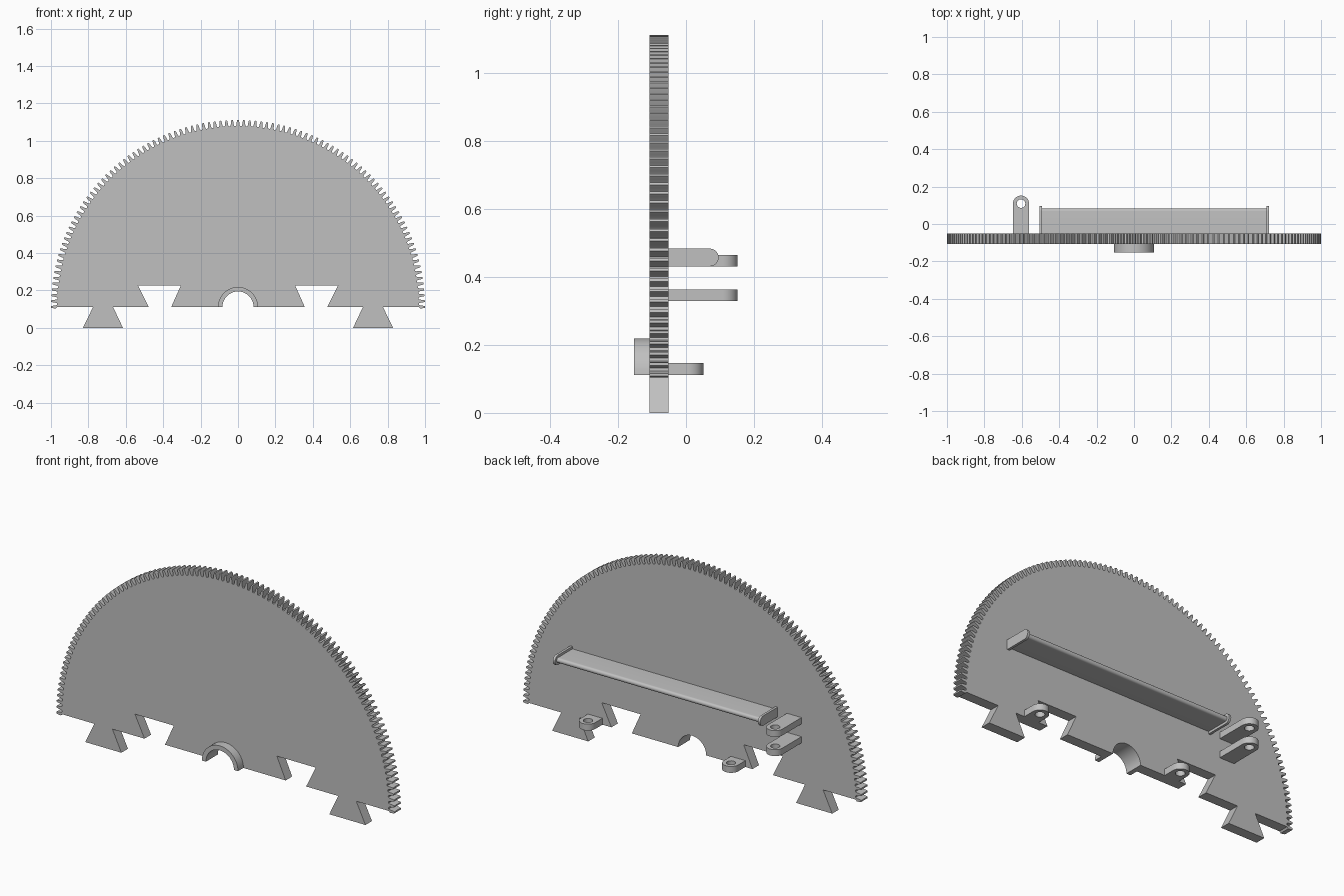
import bpy, bmesh
from math import sin, cos, pi
from mathutils import Vector

if "Cube" in bpy.data.objects:
    bpy.data.objects.remove(bpy.data.objects["Cube"])

grey = bpy.data.materials.new("plain grey")
grey.use_nodes = True
colour = (0.53, 0.53, 0.53, 1)
grey.diffuse_color = colour
grey.node_tree.nodes["Principled BSDF"].inputs["Base Color"].default_value = colour

BASE = 0.112                  # height of the straight lower edge
BACK, FRONT = -0.052, -0.107  # faces of the plate


def arc(cx, cy, r, a0, a1, n):
    steps = [a0 + (a1 - a0) * i / n for i in range(n + 1)]
    return [(cx + r * cos(a), cy + r * sin(a)) for a in steps]


def prism(name, loops, axis, lo, hi):
    """Fill the outline (further loops are holes) and extrude it along an axis."""
    place = {"x": lambda u, v: (lo, u, v),
             "y": lambda u, v: (u, lo, v),
             "z": lambda u, v: (u, v, lo)}[axis]
    bm = bmesh.new()
    edges = []
    for loop in loops:
        vs = [bm.verts.new(place(*p)) for p in loop]
        edges += [bm.edges.new((vs[i - 1], vs[i])) for i in range(len(vs))]
    bmesh.ops.triangle_fill(bm, edges=edges, use_beauty=True)
    out = bmesh.ops.extrude_face_region(bm, geom=bm.faces[:])
    shift = Vector([(hi - lo) * (axis == a) for a in "xyz"])
    moved = [g for g in out["geom"] if isinstance(g, bmesh.types.BMVert)]
    bmesh.ops.translate(bm, verts=moved, vec=shift)
    bmesh.ops.recalc_face_normals(bm, faces=bm.faces[:])
    mesh = bpy.data.meshes.new(name)
    bm.to_mesh(mesh)
    bm.free()
    mesh.materials.append(grey)
    obj = bpy.data.objects.new(name, mesh)
    bpy.context.collection.objects.link(obj)
    bpy.ops.object.select_all(action="DESELECT")
    obj.select_set(True)
    bpy.context.view_layer.objects.active = obj
    bpy.ops.object.shade_smooth_by_angle(angle=0.5)
    return obj


# Toothed half disc with dovetail tabs and sockets along its lower edge
TEETH = 100
pitch = pi / TEETH
tooth = [(-0.36, 0.967), (-0.27, 0.974), (-0.22, 0.988), (-0.13, 1.0),
         (0.13, 1.0), (0.22, 0.988), (0.27, 0.974), (0.36, 0.967)]
rim = [(r * cos((i + t) * pitch), BASE + r * sin((i + t) * pitch))
       for i in range(TEETH + 1) for t, r in tooth]
# drop the root points that fall outside the half disc
rim = [(0.967, BASE)] + rim[1:-1] + [(-0.967, BASE)]
left_edge = [(0.357, BASE), (0.305, 0.228), (0.535, 0.228), (0.478, BASE),
             (0.668, BASE), (0.615, 0), (0.829, 0), (0.775, BASE)]
right_edge = [(-x, z) for x, z in reversed(left_edge)]
bore = arc(0, BASE, 0.083, pi, 0, 24)
prism("toothed_plate", [rim + right_edge + bore + left_edge], "y", FRONT, BACK)

# Half-round collar on the front
collar = arc(0, BASE, 0.107, 0, pi, 24) + bore
prism("collar", [collar], "y", -0.153, FRONT)


# Long rail with rounded outer edge and end flanges
def rounded_strip(r, y_end, z=0.457):
    return [(BACK, z - r)] + arc(y_end - r, z, r, -pi / 2, pi / 2, 16) + [(BACK, z + r)]


prism("rail", [rounded_strip(0.013, 0.082)], "x", -0.495, 0.712)
for side, x in (("right", -0.506), ("left", 0.708)):
    prism(side + "_rail_flange", [rounded_strip(0.026, 0.096)], "x", x, x + 0.013)


# Pierced lugs on the back
def lug(name, x, y_end, z, r=0.043):
    y = y_end - r
    outline = [(x + r, BACK)] + arc(x, y, r, 0, pi, 20) + [(x - r, BACK)]
    hole = arc(x, y, 0.023, 0, 2 * pi, 24)[:-1]
    prism(name, [outline, hole], "z", z, z + 0.034)


lug("upper_lug", -0.604, 0.152, 0.431)
lug("lower_lug", -0.604, 0.152, 0.329)
lug("left_edge_lug", 0.574, 0.051, BASE)
lug("right_edge_lug", -0.272, 0.051, BASE)
